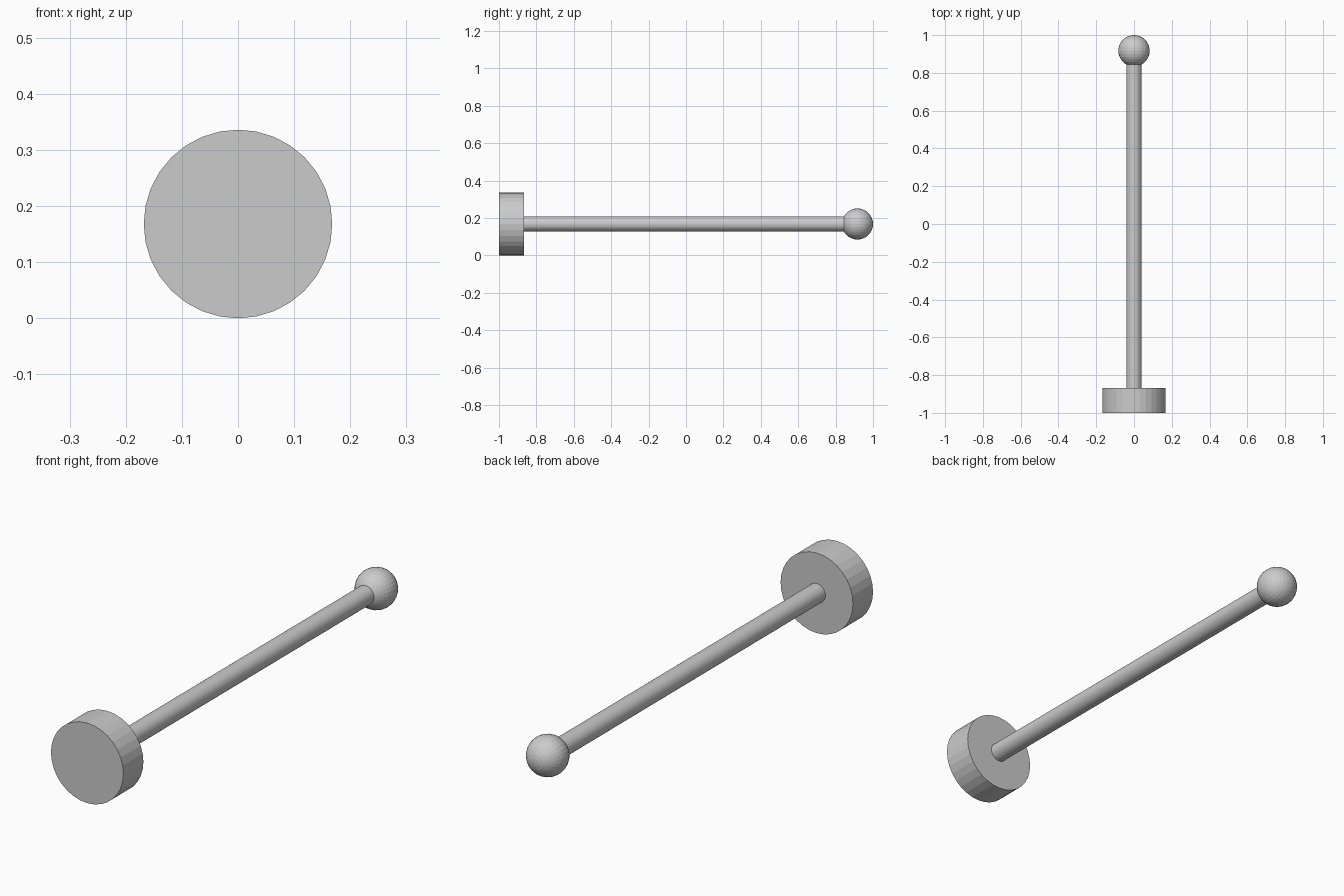
import bpy
from math import pi

if "Cube" in bpy.data.objects:
    bpy.data.objects.remove(bpy.data.objects["Cube"])

AXIS_Z = 0.168           # height of the common centre line
ALONG_Y = (-pi / 2, 0, 0)  # turns local z towards +y


def cylinder(name, radius, y0, y1):
    bpy.ops.mesh.primitive_cylinder_add(
        vertices=32, radius=radius, depth=y1 - y0,
        location=(0, (y0 + y1) / 2, AXIS_Z), rotation=ALONG_Y)
    bpy.context.object.name = name


# Thick disc at the front end
cylinder("end_disc", 0.168, -1.0, -0.867)

# Long rod, running into the ball
cylinder("rod", 0.04, -0.867, 0.86)

# Ball at the back end
bpy.ops.mesh.primitive_uv_sphere_add(
    segments=32, ring_count=16, radius=0.083,
    location=(0, 0.917, AXIS_Z), rotation=ALONG_Y)
bpy.context.object.name = "end_ball"
